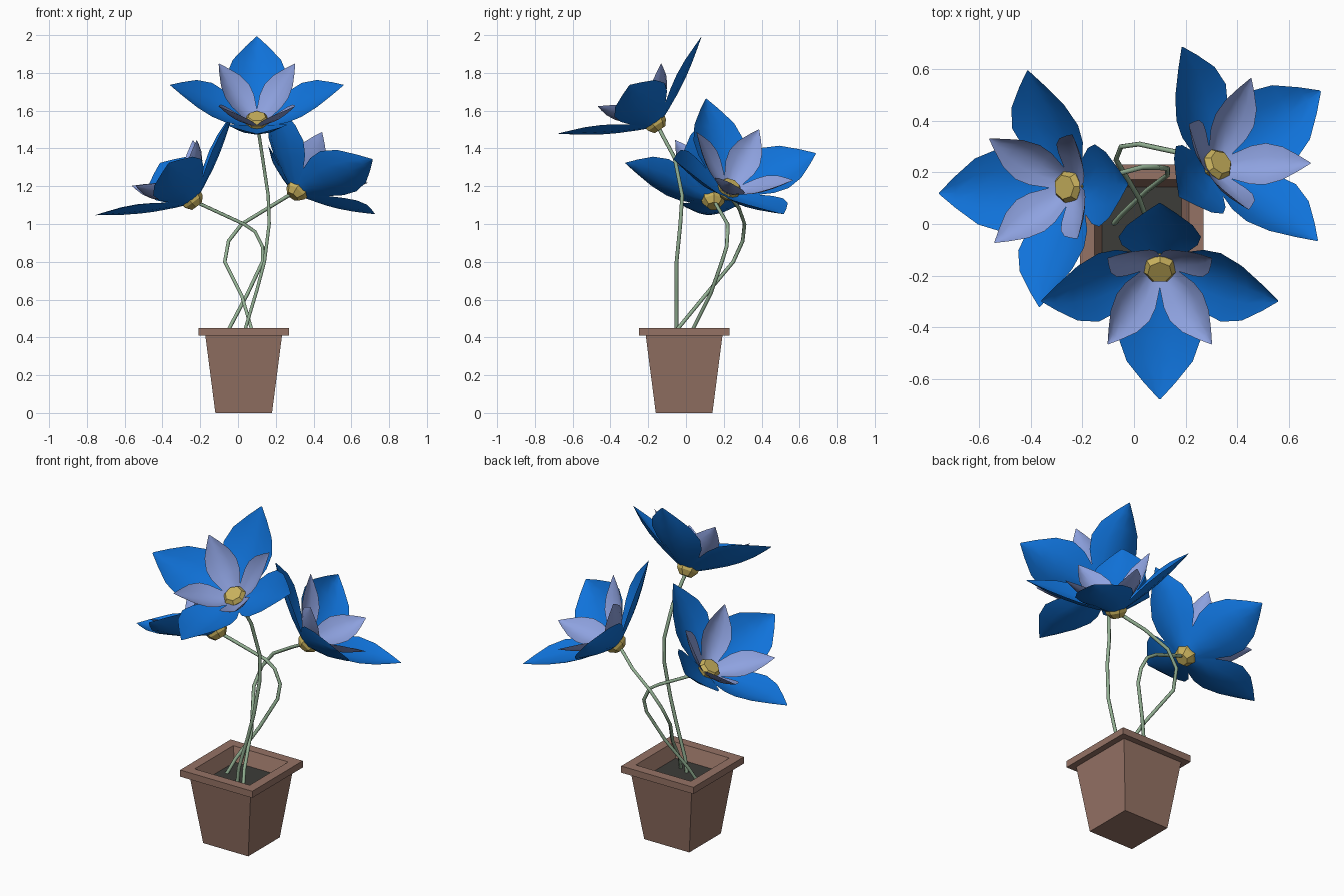
import bpy, bmesh
from math import sin, cos, pi, radians
from mathutils import Vector, Matrix

if "Cube" in bpy.data.objects:
    bpy.data.objects.remove(bpy.data.objects["Cube"])


def material(name, rgb):
    m = bpy.data.materials.new(name)
    m.diffuse_color = (*rgb, 1)
    m.use_nodes = True
    m.node_tree.nodes["Principled BSDF"].inputs["Base Color"].default_value = m.diffuse_color
    return m


CLAY = material("clay", (0.30, 0.17, 0.13))
SOIL = material("soil", (0.045, 0.045, 0.04))
GREEN = material("stem_green", (0.30, 0.45, 0.30))
BLUE = material("petal_blue", (0.005, 0.17, 0.70))
PALE = material("petal_pale", (0.27, 0.36, 0.74))
YELLOW = material("yellow", (0.58, 0.44, 0.11))


def add_object(name, bm, mat, matrix=Matrix(), smooth=False):
    mesh = bpy.data.meshes.new(name)
    for f in bm.faces:
        f.smooth = smooth
    bm.to_mesh(mesh)
    bm.free()
    mesh.materials.append(mat)
    ob = bpy.data.objects.new(name, mesh)
    ob.matrix_world = matrix
    bpy.context.collection.objects.link(ob)
    return ob


def rings(bm, profile, sides, turn=0.0):
    """Skin (radius, z) rings with a given number of sides, capping both ends."""
    loops = [[bm.verts.new((r * cos(2 * pi * i / sides + turn),
                            r * sin(2 * pi * i / sides + turn), z))
              for i in range(sides)] for r, z in profile]
    for a, b in zip(loops, loops[1:]):
        for i in range(sides):
            j = (i + 1) % sides
            bm.faces.new((a[i], a[j], b[j], b[i]))
    bm.faces.new(loops[0][::-1])
    bm.faces.new(loops[-1])


# Square pot with overhanging rim, hollow down to the soil
POT = Matrix.Translation((0.03, -0.01, 0))
R2 = 2 ** 0.5
bm = bmesh.new()
rings(bm, [(h * R2, z) for h, z in ((0.15, 0), (0.203, 0.41), (0.24, 0.41),
                                    (0.24, 0.45), (0.183, 0.45), (0.15, 0.36))], 4, pi / 4)
add_object("pot", bm, CLAY, POT)

bm = bmesh.new()
bmesh.ops.create_grid(bm, x_segments=1, y_segments=1, size=0.155,
                      matrix=Matrix.Translation((0, 0, 0.37)))
add_object("soil", bm, SOIL, POT)

# Petal half-width along its length, as a fraction of the widest point
OUTLINE = ((0.03, 0.2), (0.2, 0.58), (0.4, 0.92), (0.55, 1.0),
           (0.72, 0.8), (0.88, 0.38), (1.0, 0.02))


def petals(bm, length, half_width, cup, opening, start):
    """Four cupped petals around local z, leaning out by the opening angle."""
    for k in range(4):
        phi = start + k * pi / 2
        out = Vector((cos(phi), sin(phi), 0))
        side = Vector((-sin(phi), cos(phi), 0))
        along = out * sin(opening) + Vector((0, 0, cos(opening)))
        inward = -out * cos(opening) + Vector((0, 0, sin(opening)))
        rows = []
        for t, w in OUTLINE:
            rows.append([bm.verts.new(along * length * t + side * half_width * w * s
                                      + inward * (cup * w * s * s - 0.02 * sin(pi * t)))
                         for s in (-1, -0.5, 0, 0.5, 1)])
        for a, b in zip(rows, rows[1:]):
            for i in range(4):
                bm.faces.new((a[i], a[i + 1], b[i + 1], b[i]))


def flower(name, base, axis, spin):
    # Local x points at the uppermost petal
    z = Vector(axis).normalized()
    x = (Vector((0, 0, 1)) - z * z.z).normalized()
    y = z.cross(x)
    frame = (Matrix.Translation(base) @ Matrix((x, y, z)).transposed().to_4x4()
             @ Matrix.Rotation(radians(spin), 4, 'Z'))
    bm = bmesh.new()
    petals(bm, 0.53, 0.16, 0.05, radians(60), 0)
    add_object(name + "_outer_petals", bm, BLUE, frame, True)
    bm = bmesh.new()
    petals(bm, 0.39, 0.09, 0.035, radians(47), pi / 4)
    add_object(name + "_inner_petals", bm, PALE, frame, True)
    bm = bmesh.new()
    rings(bm, [(0.035, -0.02), (0.06, 0.01), (0.065, 0.045), (0.048, 0.068)], 7)
    add_object(name + "_centre", bm, YELLOW, frame)


def stem(name, points):
    cu = bpy.data.curves.new(name, 'CURVE')
    cu.dimensions = '3D'
    cu.bevel_depth = 0.01
    cu.bevel_resolution = 1
    sp = cu.splines.new('POLY')
    sp.points.add(len(points) - 1)
    for p, co in zip(sp.points, points):
        p.co = (*co, 1)
    cu.materials.append(GREEN)
    bpy.context.collection.objects.link(bpy.data.objects.new(name, cu))


# Front flower
flower("front_flower", (0.10, -0.15, 1.515), (0, -0.56, 0.83), 0)
stem("front_stem", [(0.03, -0.05, 0.36), (0.04, -0.05, 0.45), (0.10, -0.05, 0.65),
                    (0.14, -0.05, 0.8), (0.165, -0.03, 1.0), (0.16, -0.02, 1.15),
                    (0.13, -0.06, 1.35), (0.11, -0.13, 1.48), (0.10, -0.15, 1.52)])

# Left flower
flower("left_flower", (-0.23, 0.145, 1.11), (-0.60, -0.03, 0.80), 0)
stem("left_stem", [(-0.08, 0.0, 0.36), (-0.045, 0.04, 0.45), (0.05, 0.13, 0.63),
                   (0.13, 0.19, 0.8), (0.13, 0.215, 0.88), (0.09, 0.22, 0.96),
                   (0.03, 0.22, 1.0), (-0.23, 0.15, 1.12)])

# Right flower
flower("right_flower", (0.30, 0.215, 1.16), (0.56, 0.36, 0.745), 3)
stem("right_stem", [(0.09, -0.08, 0.36), (0.07, -0.04, 0.45), (0.02, 0.10, 0.62),
                    (-0.07, 0.25, 0.8), (-0.05, 0.30, 0.91), (0.02, 0.31, 1.0),
                    (0.16, 0.28, 1.085), (0.30, 0.215, 1.17)])
